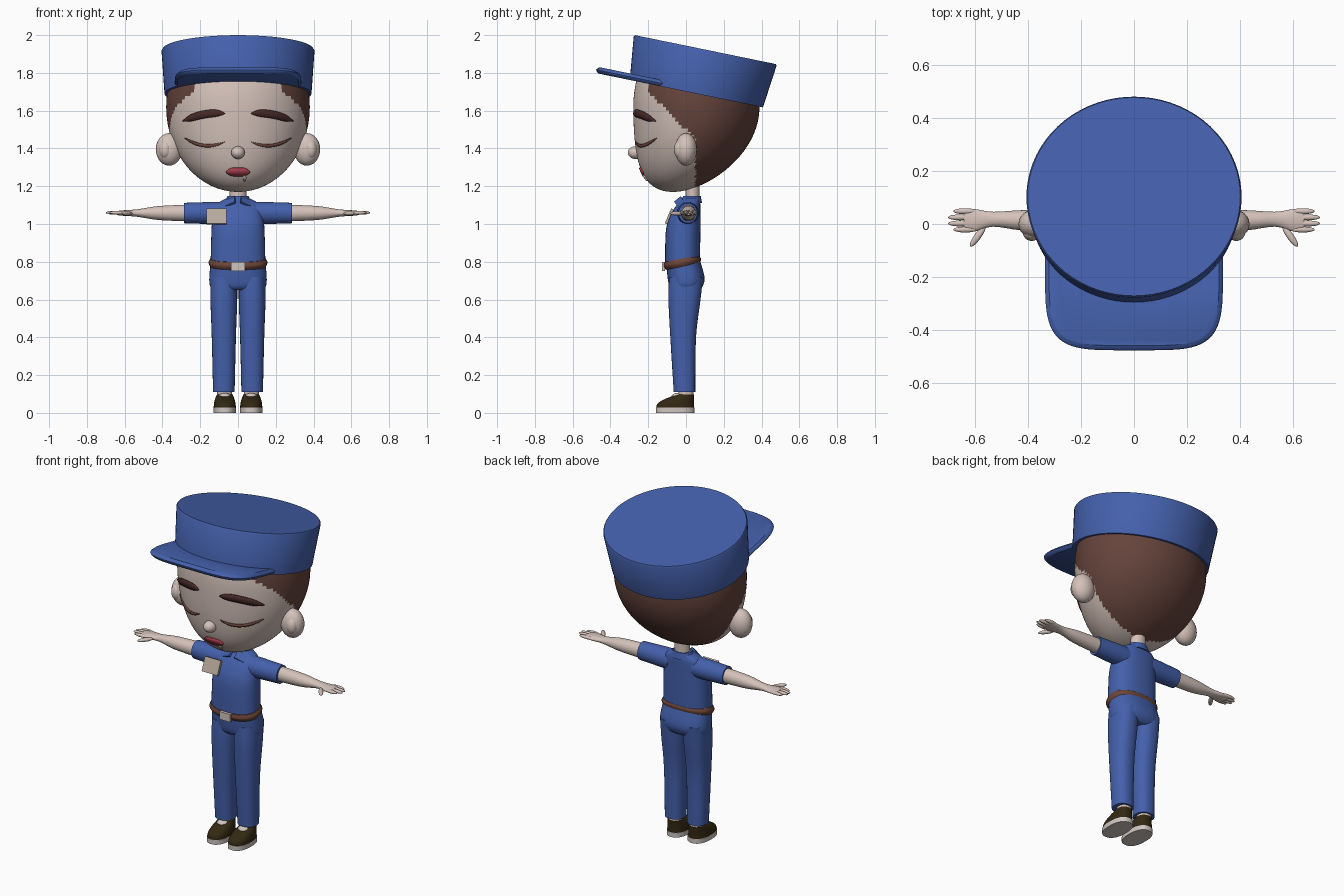
import bpy, bmesh, math
from mathutils import Euler, Matrix, Vector
from mathutils.bvhtree import BVHTree

if "Cube" in bpy.data.objects:
    bpy.data.objects.remove(bpy.data.objects["Cube"])


def material(name, red, green, blue):
    mat = bpy.data.materials.new(name)
    mat.use_nodes = True
    colour = (red, green, blue, 1)
    mat.diffuse_color = colour
    mat.node_tree.nodes["Principled BSDF"].inputs["Base Color"].default_value = colour
    return mat


UNIFORM = material("uniform blue", .058, .118, .41)
SKIN = material("skin", .66, .54, .49)
HAIR = material("hair brown", .13, .057, .045)
BROW = material("brow brown", .065, .023, .02)
LASH = material("lash brown", .16, .065, .045)
BELT = material("belt brown", .15, .06, .04)
SHOE = material("shoe dark brown", .032, .021, .006)
PALE = material("pale sole", .62, .56, .53)
LIPS = material("lip red", .42, .055, .085)
BADGE = material("badge tan", .48, .4, .34)


def finish(name, bm, mat, mirror=False):
    """Turn a bmesh into a smooth-shaded object, mirrored across x if asked."""
    bmesh.ops.recalc_face_normals(bm, faces=bm.faces)
    mesh = bpy.data.meshes.new(name)
    bm.to_mesh(mesh)
    bm.free()
    mesh.materials.append(mat)
    obj = bpy.data.objects.new(name, mesh)
    bpy.context.collection.objects.link(obj)
    bpy.ops.object.select_all(action="DESELECT")
    obj.select_set(True)
    bpy.context.view_layer.objects.active = obj
    bpy.ops.object.shade_smooth_by_angle(angle=math.radians(40))
    if mirror:
        obj.modifiers.new("Mirror", "MIRROR").use_mirror_merge = False
    return obj


def smooth_rows(rows, steps):
    """Catmull-Rom interpolation between section rows."""
    rows = [Vector(row) for row in rows]
    padded = [rows[0], *rows, rows[-1]]
    result = []
    for before, start, end, after in zip(padded, rows, rows[1:], padded[3:]):
        leave, arrive = (end - before) / 2, (after - start) / 2
        for step in range(steps):
            t = step / steps
            ease = t * t * (3 - 2 * t)
            result.append(start.lerp(end, ease) + leave * t * (1 - t) ** 2
                          - arrive * t * t * (1 - t))
    return result + [rows[-1]]


def loft(name, mat, rows, across=0, axis="Z", steps=4, power=2, sides=40, mirror=False):
    """Rows are (distance along axis, centre y, radius across, radius in y)."""
    bm = bmesh.new()
    rings = []
    for along, middle, wide, deep in smooth_rows(rows, steps):
        ring = []
        for i in range(sides):
            angle = math.tau * i / sides
            c, s = math.cos(angle), math.sin(angle)
            u = across + wide * math.copysign(abs(c) ** (2 / power), c)
            y = middle + deep * math.copysign(abs(s) ** (2 / power), s)
            ring.append(bm.verts.new((u, y, along) if axis == "Z" else (along, y, u)))
        rings.append(ring)
    for low, high in zip(rings, rings[1:]):
        for i in range(sides):
            bm.faces.new((low[i - 1], low[i], high[i], high[i - 1]))
    bm.faces.new(rings[0])
    bm.faces.new(rings[-1])
    return finish(name, bm, mat, mirror)


def placed(location, size, turn):
    return Matrix.Translation(location) @ Euler(turn).to_matrix().to_4x4() @ Matrix.Diagonal((*size, 1))


def ball(name, mat, location, radii, turn=(0, 0, 0), detail=24, mirror=False):
    bm = bmesh.new()
    bmesh.ops.create_uvsphere(bm, u_segments=detail, v_segments=detail * 2 // 3, radius=1,
                              matrix=placed(location, radii, turn))
    return finish(name, bm, mat, mirror)


def block(name, mat, location, size, turn=(0, 0, 0), mirror=False):
    bm = bmesh.new()
    bmesh.ops.create_cube(bm, size=1, matrix=placed(location, size, turn))
    return finish(name, bm, mat, mirror)


# Head: an ellipsoid whose jaw is drawn forward and whose top is cut under the cap
head = ball("head", SKIN, (0, .055, 1.62), (.38, .334, .45), detail=112)
for vertex in head.data.vertices:
    drop = max(0, (1.62 - vertex.co.z) / .45)
    vertex.co.y -= .125 * drop ** 2
    vertex.co.z = min(vertex.co.z, 1.85)

# Hair covers everything behind a slanted hairline
head.data.materials.append(HAIR)
for face in head.data.polygons:
    hairline = max(-.2, min(.05, 1.5 - face.center.z))
    face.material_index = int(face.center.y > hairline)

ball("nose", SKIN, (0, -.265, 1.378), (.036, .043, .034))
ball("ear", SKIN, (.365, 0, 1.395), (.07, .058, .086), mirror=True)
ball("inner_ear", SKIN, (.385, -.03, 1.395), (.034, .034, .05), mirror=True)

# Face details laid on the head surface
face_tree = BVHTree.FromPolygons([vertex.co for vertex in head.data.vertices],
                                 [face.vertices[:] for face in head.data.polygons])


def face_arc(name, mat, start, end, height, thick, tilt=0, sag=0, mirror=False, steps=16):
    """A tapered band across the face; tilt and sag bend it upwards."""
    bm = bmesh.new()
    columns = []
    for step in range(steps + 1):
        s = 2 * step / steps - 1
        x = start + (end - start) * step / steps
        middle = height + tilt * s + sag * s * s
        half = thick * max(.1, 1 - s ** 4)
        column = []
        for z in (middle - half, middle, middle + half):
            hit = face_tree.ray_cast(Vector((x, -1, z)), Vector((0, 1, 0)))[0]
            column.append(bm.verts.new(hit - Vector((0, .003, 0))))
        columns.append(column)
    for left, right in zip(columns, columns[1:]):
        for i in range(2):
            bm.faces.new((left[i], right[i], right[i + 1], left[i + 1]))
    solid = finish(name, bm, mat, mirror).modifiers.new("Thickness", "SOLIDIFY")
    solid.thickness, solid.offset = .009, 0


face_arc("eyebrow", BROW, .07, .29, height=1.58, thick=.021, tilt=-.02, sag=-.015, mirror=True)
face_arc("closed_eye", LASH, .07, .28, height=1.415, thick=.008, tilt=.01, sag=.03, mirror=True)
face_arc("lips", LIPS, -.063, .063, height=1.276, thick=.022)
face_arc("drool", PALE, .026, .044, height=1.245, thick=.016)

# Cap, built upright and then tilted back
crown = loft("cap_crown", UNIFORM, [(0, 0, .389, .36), (.23, 0, .405, .386), (.238, 0, .4, .381)],
             steps=1, sides=72)
brim = loft("cap_brim", UNIFORM, [(0, -.2, .32, .33), (.017, -.2, .335, .345), (.034, -.2, .32, .33)],
            power=4.5, sides=96)
for part in (crown, brim):
    part.location = (0, .055, 1.69)
    part.rotation_euler.x = math.radians(-11.6)

# Neck, shirt and sleeves
loft("neck", SKIN, [(1.1, .035, .044, .037), (1.25, .035, .044, .037)], steps=1)
loft("shirt", UNIFORM, [(.8, -.018, .145, .092), (.95, -.016, .141, .092), (1.03, -.007, .135, .083),
                        (1.1, .013, .118, .063), (1.14, .03, .055, .042)], power=2.4)
loft("sleeve", UNIFORM, [(.08, .01, .06, .058), (.16, .01, .058, .057), (.285, .01, .054, .05)],
     across=1.058, axis="X", mirror=True)
loft("collar_band", UNIFORM, [(1.11, .025, .076, .06), (1.148, .032, .055, .046)], steps=1)
block("collar_flap", UNIFORM, (.042, -.034, 1.117), (.06, .012, .045), turn=(-.8, .4, .3), mirror=True)
block("chest_badge", BADGE, (-.113, -.088, 1.04), (.105, .016, .085), turn=(-.4, 0, 0))

# Arms and hands
loft("arm", SKIN, [(.26, .013, .044, .04), (.42, .014, .037, .038), (.53, .018, .02, .028),
                   (.6, .014, .015, .042), (.64, .016, .011, .038)],
     across=1.058, axis="X", mirror=True)
for i, (finger, tip) in enumerate((("little", .68), ("ring", .7), ("middle", .7), ("index", .68))):
    ball(finger + "_finger", SKIN, (tip - .045, .048 - .023 * i, 1.06), (.045, .011, .01), mirror=True)
ball("thumb", SKIN, (.588, -.046, 1.056), (.048, .013, .011), turn=(0, 0, -.95), mirror=True)

# Belt and buckle, sloping down to the front
belt = loft("belt", BELT, [(-.021, -.02, .147, .092), (0, -.02, .156, .101), (.021, -.02, .147, .092)],
            power=2.4)
belt.location.z = .8
belt.rotation_euler.x = .2
block("buckle", PALE, (0, -.119, .776), (.072, .014, .047))

# Trousers
loft("trouser_hips", UNIFORM, [(.65, 0, .12, .07), (.67, 0, .147, .088), (.72, 0, .152, .098),
                               (.82, -.018, .142, .088)], power=2.4)
loft("trouser_leg", UNIFORM, [(.11, -.008, .057, .057), (.4, -.015, .064, .068),
                              (.6, -.008, .071, .085), (.72, 0, .07, .09)],
     across=.075, power=2.3, mirror=True)

# Shoes
loft("ankle", SKIN, [(.07, 0, .04, .04), (.14, 0, .04, .04)], across=.071, steps=1, mirror=True)
loft("shoe_sole", PALE, [(0, -.057, .06, .102), (.028, -.057, .06, .102)],
     across=.07, power=2.4, steps=1, mirror=True)
loft("shoe_upper", SHOE, [(.027, -.057, .059, .1), (.05, -.054, .057, .096), (.075, -.033, .051, .075),
                          (.097, -.003, .042, .045)], across=.07, power=2.3, mirror=True)
ball("shoe_tongue", PALE, (.07, -.045, .082), (.033, .033, .024), mirror=True)
